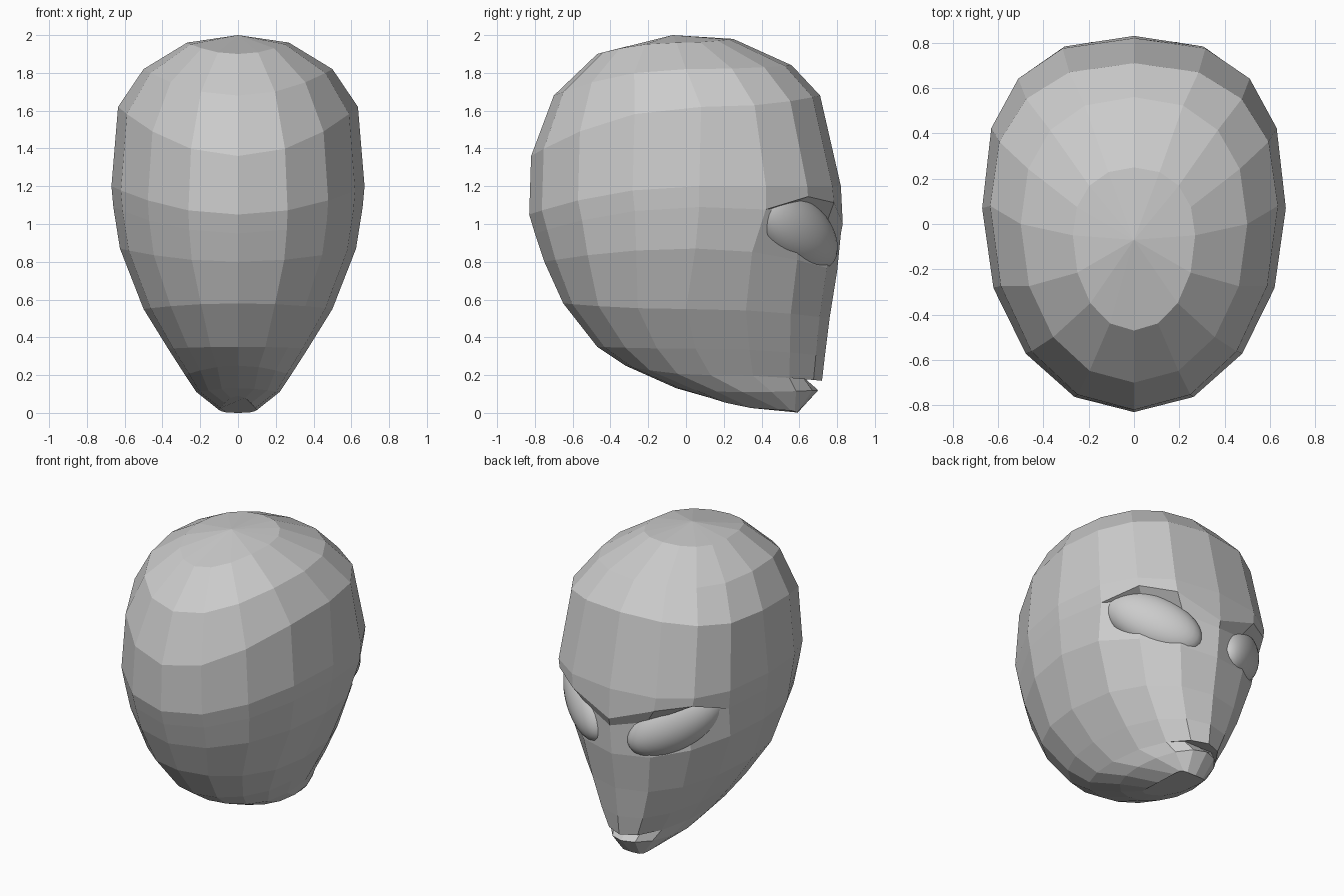
import bpy, bmesh
from math import sin, cos, pi
from mathutils import Vector, Matrix

cube = bpy.data.objects.get("Cube")
if cube:
    bpy.data.objects.remove(cube, do_unlink=True)

grey = bpy.data.materials.new("matte grey")
grey.use_nodes = True
colour = (0.6, 0.6, 0.6, 1)
grey.diffuse_color = colour
grey.node_tree.nodes["Principled BSDF"].inputs["Base Color"].default_value = colour


def make_object(name, bm, smooth):
    bmesh.ops.recalc_face_normals(bm, faces=bm.faces)
    for face in bm.faces:
        face.smooth = smooth
    mesh = bpy.data.meshes.new(name)
    bm.to_mesh(mesh)
    bm.free()
    mesh.materials.append(grey)
    obj = bpy.data.objects.new(name, mesh)
    bpy.context.collection.objects.link(obj)
    return obj


# Head sections: heights at face, side and nape, face y, nape y,
# half width, y of the widest point, squareness of the face
CRANIUM = [
    (1.98, 1.96, 1.9, .25, -.47, .27, -.05, 2.2),
    (1.84, 1.82, 1.68, .56, -.7, .5, 0, 2.3),
    (1.68, 1.62, 1.36, .71, -.82, .635, .08, 2.4),
    (1.2, 1.2, 1.05, .82, -.83, .67, .07, 2.55),
]
BROW = (1.0, 1.09, .95, .83, -.8, .66, .07, 2.5)
CHEEKS = [
    (.75, .87, .8, .8, -.75, .625, .05, 2.1),
    (.5, .55, .58, .76, -.65, .5, 0, 2.2),
    (.3, .34, .35, .735, -.47, .37, .05, 2.2),
]
LIP = (.17, .2, .25, .72, -.32, .28, .13, 2)
CHIN = [
    (.12, .11, .13, .7, -.05, .22, .3, 2),
    (0, .015, .09, .59, .1, .1, .5, 4),
]
# Offsets of the face columns, from the middle outwards
ARCH = [(0, 0, 0), (0, 0, .1), (0, 0, .1)]
SOCKET = [(0, -.01, -.05), (-.08, -.04, -.01), (-.08, -.07, .06)]
MOUTH = [(0, -.1, .02), (0, -.06, .02)]
COLUMNS = 16


def power(value, p):
    return abs(value) ** (2 / p) * (1 if value >= 0 else -1)


def section_ring(bm, section, offsets=()):
    zf, zs, zb, yf, yb, width, y_wide, square = section
    ring = []
    for i in range(COLUMNS):
        t = 2 * pi * i / COLUMNS
        s, c = sin(t), cos(t)
        front = c > 0
        p = square if front else 2.05
        reach = yf - y_wide if front else y_wide - yb
        z = zs + ((zf if front else zb) - zs) * c * c
        point = Vector((width * power(s, p), y_wide + reach * power(c, p), z))
        column = min(i, COLUMNS - i)
        if column < len(offsets):
            dx, dy, dz = offsets[column]
            point += Vector((dx if s > 0 else -dx, dy, dz))
        ring.append(bm.verts.new(point))
    return ring


# Head: faceted loft with a brow ledge, eye sockets and mouth notch
bm = bmesh.new()
rings = [section_ring(bm, section) for section in CRANIUM]
rings += [section_ring(bm, BROW, ARCH), section_ring(bm, BROW, SOCKET)]
rings += [section_ring(bm, section) for section in CHEEKS]
rings += [section_ring(bm, LIP), section_ring(bm, LIP, MOUTH)]
rings += [section_ring(bm, section) for section in CHIN]
for upper, lower in zip(rings, rings[1:]):
    for i in range(COLUMNS):
        j = (i + 1) % COLUMNS
        bm.faces.new((upper[i], upper[j], lower[j], lower[i]))
crown = bm.verts.new((0, -.07, 2))
for i in range(COLUMNS):
    bm.faces.new((crown, rings[0][i], rings[0][(i + 1) % COLUMNS]))
bm.faces.new(rings[-1])
bmesh.ops.remove_doubles(bm, verts=bm.verts, dist=.0005)
make_object("head", bm, False)

# Eyes: slanted smooth almonds sunk under the brow
for side, name in ((1, "left_eye"), (-1, "right_eye")):
    along = Vector((.42, -.36, .3)).normalized()
    outward = Vector((.6, .75, 0))
    outward = (outward - along * outward.dot(along)).normalized()
    across = outward.cross(along)
    frame = Matrix((along, across, outward)).transposed().to_4x4()
    bm = bmesh.new()
    bmesh.ops.create_uvsphere(bm, u_segments=32, v_segments=16, radius=1)
    bmesh.ops.scale(bm, vec=(.33, .18, .14), verts=bm.verts)
    bmesh.ops.transform(bm, matrix=Matrix.Translation((.33, .58, .97)) @ frame, verts=bm.verts)
    bmesh.ops.scale(bm, vec=(side, 1, 1), verts=bm.verts)
    make_object(name, bm, True)
